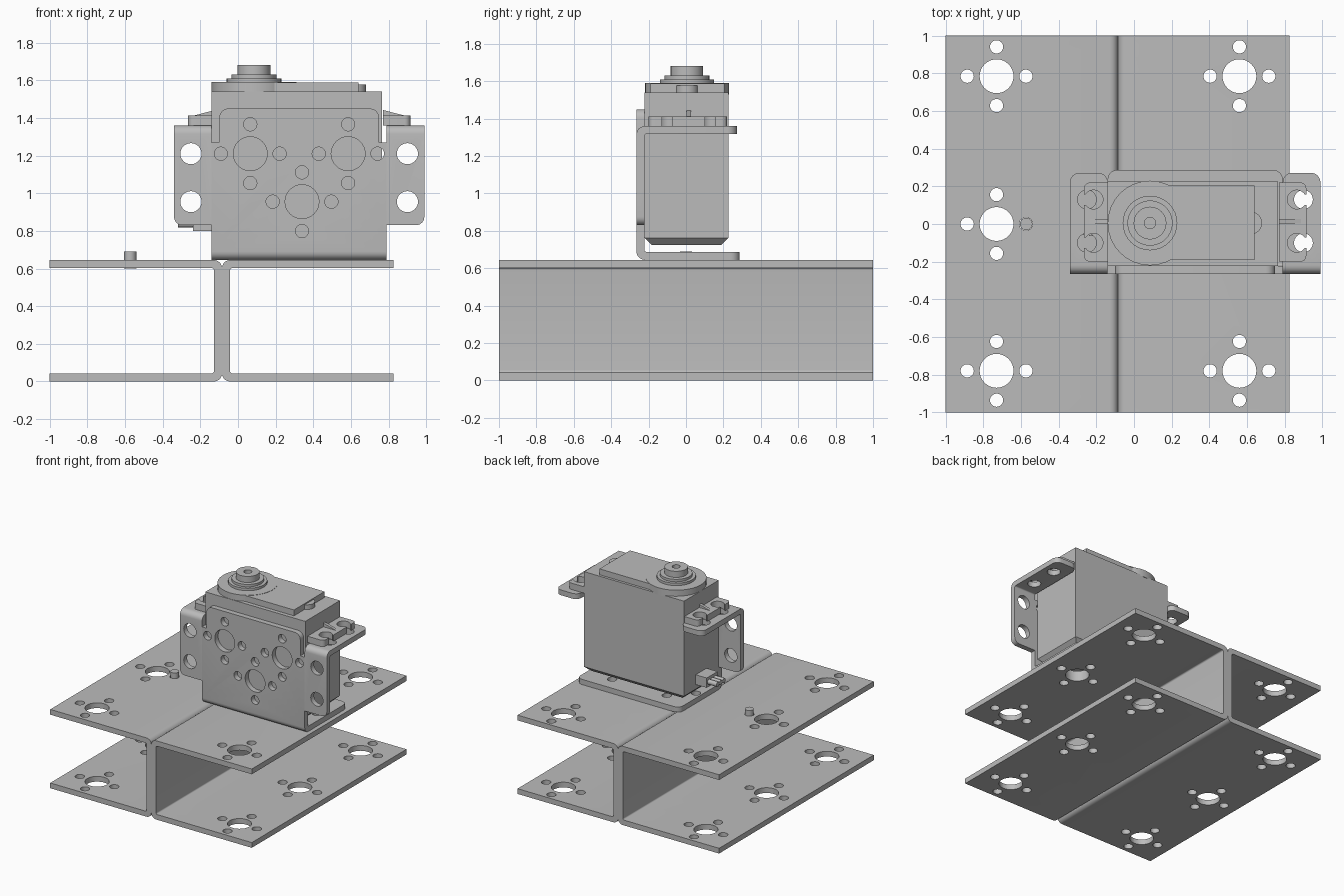
import bpy, bmesh, math
from mathutils import Vector, Matrix

cube = bpy.data.objects.get("Cube")
if cube:
    bpy.data.objects.remove(cube)

metal = bpy.data.materials.new("plain grey")
metal.use_nodes = True
GREY = (0.5, 0.5, 0.5, 1)
metal.diffuse_color = GREY
metal.node_tree.nodes["Principled BSDF"].inputs["Base Color"].default_value = GREY

# How a 2D outline point plus a depth becomes a 3D point, per extrusion axis
PLACE = {"x": lambda a, b, d: (d, a, b),
         "y": lambda a, b, d: (a, d, b),
         "z": lambda a, b, d: (a, b, d)}


def finish(name, bm):
    bmesh.ops.recalc_face_normals(bm, faces=bm.faces)
    mesh = bpy.data.meshes.new(name)
    bm.to_mesh(mesh)
    bm.free()
    mesh.materials.append(metal)
    obj = bpy.data.objects.new(name, mesh)
    bpy.context.collection.objects.link(obj)
    return obj


def rounded(corners):
    """Outline from (a, b) or (a, b, radius) square corners."""
    out, n = [], len(corners)
    for i, c in enumerate(corners):
        p = Vector(c[:2])
        if len(c) == 2:
            out.append(p)
            continue
        r = c[2]
        u = (Vector(corners[i - 1][:2]) - p).normalized()
        v = (Vector(corners[(i + 1) % n][:2]) - p).normalized()
        for k in range(7):
            t = k / 6 * math.pi / 2
            out.append(p + (u + v) * r - v * r * math.cos(t) - u * r * math.sin(t))
    return out


def extrude(name, corners, axis, lo, hi):
    bm = bmesh.new()
    place = PLACE[axis]
    face = bm.faces.new([bm.verts.new(place(p[0], p[1], lo)) for p in rounded(corners)])
    new = bmesh.ops.extrude_face_region(bm, geom=[face])["geom"]
    shift = Vector(place(0, 0, hi - lo))
    bmesh.ops.translate(bm, vec=shift, verts=[g for g in new if isinstance(g, bmesh.types.BMVert)])
    return finish(name, bm)


def rods(name, circles, axis, lo, hi):
    """Cylinders from (a, b, radius), joined in one object."""
    bm = bmesh.new()
    place = PLACE[axis]
    turn = Vector((0, 0, 1)).rotation_difference(Vector(place(0, 0, 1))).to_matrix().to_4x4()
    for a, b, r in circles:
        m = Matrix.Translation(place(a, b, (lo + hi) / 2)) @ turn
        bmesh.ops.create_cone(bm, cap_ends=True, segments=32, radius1=r, radius2=r,
                              depth=hi - lo, matrix=m)
    return finish(name, bm)


def box(a0, a1, b0, b1, r=None):
    pts = [(a0, b0), (a1, b0), (a1, b1), (a0, b1)]
    return [p + (r,) for p in pts] if r else pts


def carve(obj, tool, op="DIFFERENCE"):
    tool.hide_render = True
    mod = obj.modifiers.new("carve", "BOOLEAN")
    mod.operation, mod.solver, mod.object = op, "EXACT", tool
    dg = bpy.context.evaluated_depsgraph_get()
    mesh = bpy.data.meshes.new_from_object(obj.evaluated_get(dg))
    obj.modifiers.clear()
    obj.data = mesh
    bpy.data.objects.remove(tool)


def pattern(a, b):
    """One large hole ringed by four small ones."""
    ring = [(a + dx, b + dy, 0.035) for dx, dy in
            ((0.156, 0), (-0.156, 0), (0, 0.156), (0, -0.156))]
    return [(a, b, 0.09)] + ring


# Two channels standing back to back
T, H, SEAM = 0.043, 0.645, -0.085
for name, s, width, hole_x in (("right_channel", -1, 0.915, -0.73),
                               ("left_channel", 1, 0.91, 0.56)):
    tip, web = SEAM + s * width, SEAM + s * T
    channel = extrude(name, [(SEAM, 0, T), (tip, 0), (tip, T), (web, T, 0.012),
                             (web, H - T, 0.012), (tip, H - T), (tip, H), (SEAM, H, T)],
                      "y", -1, 1)
    holes = [c for y in (-0.78, 0, 0.785) for c in pattern(hole_x, y)]
    carve(channel, rods("cutter", holes, "z", -0.1, H + 0.1))
rods("pin", [(-0.573, 0, 0.033)], "z", 0.6, 0.69)

# Bracket centre: base and front plate bent from one sheet
F, B, L, R = -0.265, -0.222, -0.14, 0.79
center = extrude("bracket_center", [(F, H, 0.045), (0.4, H), (0.4, H + T), (B, H + T, 0.01),
                                    (B, 1.6), (F, 1.6)], "x", L - 0.1, R + 0.1)
front = [(L, 0.5), (R, 0.5), (R, 1.27), (R - 0.04, 1.27), (R - 0.04, 1.45, 0.05),
         (L + 0.04, 1.45, 0.05), (L + 0.04, 1.27), (L, 1.27)]
carve(center, extrude("trim", front, "y", -0.6, 0.6), "INTERSECT")
carve(center, extrude("trim", [(L, -0.5), (R, -0.5), (R, 0.287, 0.05), (L, 0.287, 0.05)],
                      "z", 0, 2), "INTERSECT")
face_holes = pattern(0.065, 1.21) + pattern(0.585, 1.21) + pattern(0.34, 0.955)
carve(center, rods("cutter", face_holes, "y", -0.4, -0.1))
carve(center, rods("cutter", pattern(0.065, 0) + pattern(0.56, 0), "z", 0.6, 0.75))

# Bracket wings with a ledge, and the servo ear resting on each
MID = 0.325
EAR_Y = (0.13, -0.1)
for side, s in (("right", -1), ("left", 1)):
    inner, outer = MID + s * 0.465, MID + s * 0.665
    wing = extrude(side + "_wing", [(F, 0.7), (B, 0.7), (B, 1.317, 0.01), (0.4, 1.317),
                                    (0.4, 1.36), (F, 1.36, 0.045)],
                   "x", min(inner, outer) - 0.1, max(inner, outer) + 0.1)
    carve(wing, extrude("trim", [(inner, 0.83), (outer, 0.83, 0.045), (outer, 1.5),
                                 (inner, 1.5)], "y", -0.6, 0.6), "INTERSECT")
    carve(wing, extrude("trim", [(inner, -0.5), (outer, -0.5), (outer, 0.272, 0.05),
                                 (inner, 0.272, 0.05)], "z", 0.5, 2), "INTERSECT")
    hole_x = MID + s * 0.575
    carve(wing, rods("cutter", [(hole_x, z, 0.056) for z in (0.955, 1.21)], "y", -0.4, -0.1))
    carve(wing, rods("cutter", [(hole_x, y, 0.05) for y in EAR_Y], "z", 1.2, 1.5))

    root, tip = MID + s * 0.445, MID + s * 0.59
    ear = extrude(side + "_ear", [(root, -0.2), (tip, -0.2, 0.03), (tip, 0.22, 0.03),
                                  (root, 0.22)], "z", 1.36, 1.412)
    slot_x = MID + s * 0.54
    carve(ear, rods("cutter", [(slot_x, y, 0.05) for y in EAR_Y], "z", 1.3, 1.5))
    for y in EAR_Y:
        carve(ear, extrude("cutter", box(slot_x, tip + s * 0.1, y - 0.028, y + 0.028),
                           "z", 1.3, 1.5))
    extrude(side + "_ear_rib", [(root, 1.41), (tip - s * 0.02, 1.41), (root, 1.442)],
            "y", 0.003, 0.027)

# Servo case with a chamfered underside
X0, X1, Y0, Y1 = -0.14, 0.765, -0.222, 0.226
bm = bmesh.new()
bmesh.ops.create_cube(bm, size=1)
for v in bm.verts:
    low = v.co.z < 0
    v.co = (X1 if v.co.x > 0 else X0, Y1 if v.co.y > 0 else Y0, 0.725 if low else 1.54)
under = [e for e in bm.edges if all(v.co.z < 1 for v in e.verts)]
bmesh.ops.bevel(bm, geom=under, offset=0.037, segments=1, affect="EDGES")
finish("servo_case", bm)

# Raised lid, round gear cover and end bump
CX, CY = 0.085, 0.005
extrude("servo_lid", box(CX, 0.64, -0.19, 0.205), "z", 1.53, 1.588)
rods("gear_cover", [(CX, CY, 0.225)], "z", 1.53, 1.59)
rods("lid_bump", [(0.62, CY, 0.06)], "z", 1.53, 1.578)

# Stepped output shaft with a screw hole
rods("shaft_collar", [(CX, CY, 0.145)], "z", 1.58, 1.61)
rods("shaft_step", [(CX, CY, 0.12)], "z", 1.6, 1.63)
shaft = rods("output_shaft", [(CX, CY, 0.087)], "z", 1.62, 1.68)
carve(shaft, rods("cutter", [(CX, CY, 0.03)], "z", 1.64, 1.8))

# Cable outlet and its three wires
extrude("cable_outlet", box(-0.24, X0, -0.065, 0.075), "z", 0.8, 0.88)
rods("cable_wires", [(y, 0.838, 0.02) for y in (-0.035, 0.005, 0.045)], "x", -0.32, -0.23)

# Smooth the round walls, keep the sheet edges crisp
bpy.ops.object.select_all(action="DESELECT")
for obj in bpy.context.collection.objects:
    if obj.type == "MESH" and metal.name in obj.data.materials:
        obj.select_set(True)
        bpy.context.view_layer.objects.active = obj
bpy.ops.object.shade_smooth_by_angle(angle=math.radians(35))
